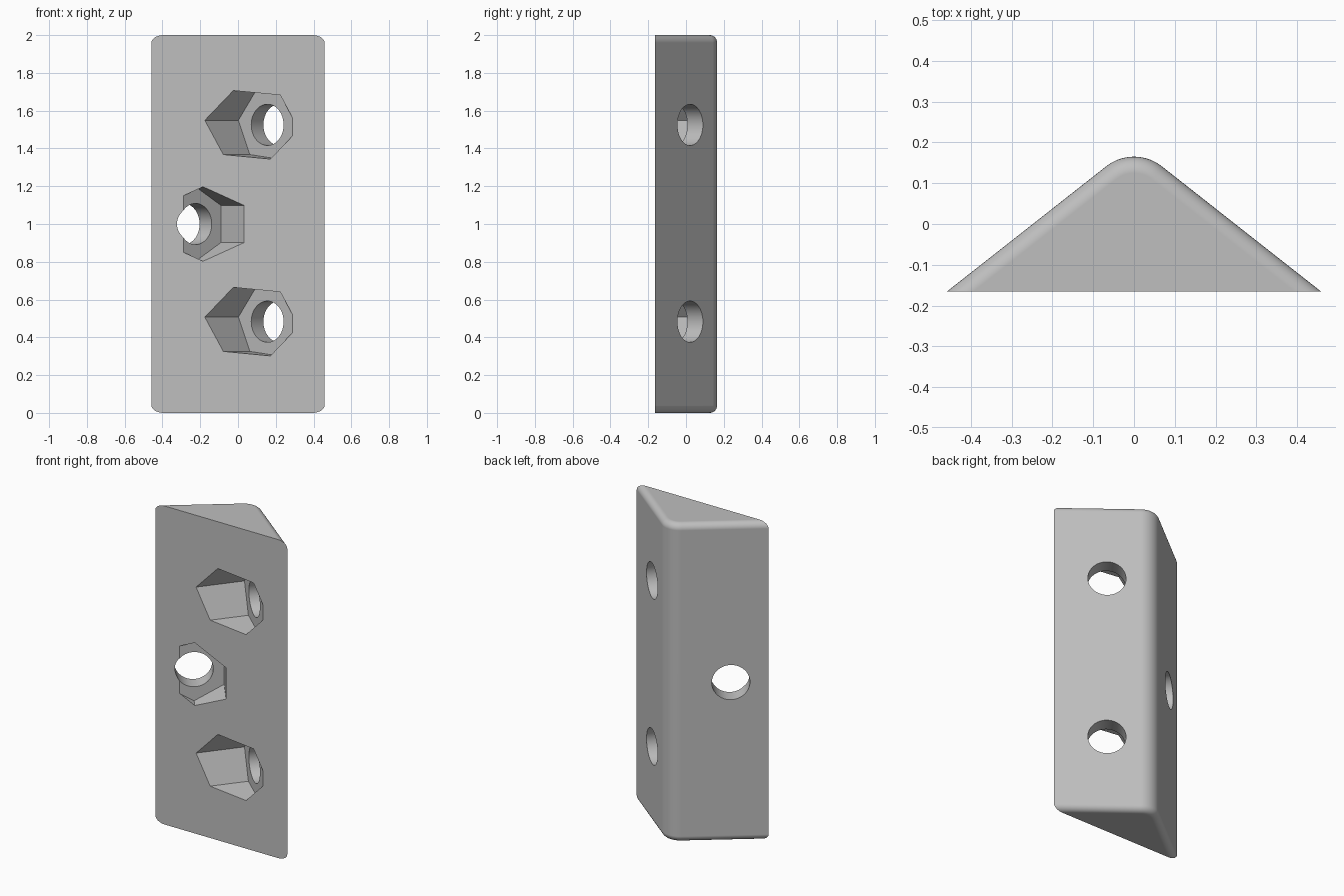
import bpy, bmesh, math
from mathutils import Matrix, Vector

if "Cube" in bpy.data.objects:
    bpy.data.objects.remove(bpy.data.objects["Cube"])

WIDTH, FRONT, HEIGHT = 0.458, -0.165, 2.0     # half width, front plane, height
ANGLE = math.atan(0.786)                      # slope of the two rear faces
NOSE, EDGE = 0.11, 0.04                       # ridge radius, end rounding
HOLE, HEX, DEPTH = 0.109, 0.197, 0.104        # radii and wall left by the pocket
SIN, COS = math.sin(ANGLE), math.cos(ANGLE)

grey = bpy.data.materials.new("plain_grey")
grey.use_nodes = True
grey.diffuse_color = (0.52, 0.52, 0.52, 1)
grey.node_tree.nodes["Principled BSDF"].inputs["Base Color"].default_value = grey.diffuse_color


def make_object(name, bm):
    bmesh.ops.recalc_face_normals(bm, faces=bm.faces)
    mesh = bpy.data.meshes.new(name)
    bm.to_mesh(mesh)
    bm.free()
    mesh.materials.append(grey)
    obj = bpy.data.objects.new(name, mesh)
    bpy.context.collection.objects.link(obj)
    return obj


def section(inset, z):
    """Triangular outline with a rounded ridge, its slopes moved inward."""
    apex = FRONT + WIDTH * math.tan(ANGLE)
    centre = apex - NOSE / COS
    half = WIDTH - inset / SIN
    points = [Vector((half, FRONT, z))]
    for i in range(17):
        a = ANGLE * (1 - i / 8)
        r = NOSE - inset
        points.append(Vector((r * math.sin(a), centre + r * math.cos(a), z)))
    points.append(Vector((-half, FRONT, z)))
    return points


# Wedge body: stacked outlines give rounded end edges
bm = bmesh.new()
steps = [math.pi / 2 * i / 8 for i in range(9)]
levels = [(EDGE * (1 - math.sin(a)), EDGE * (1 - math.cos(a))) for a in steps]
levels += [(inset, HEIGHT - z) for inset, z in reversed(levels)]
levels = sorted(levels, key=lambda level: level[1])
rings = [[bm.verts.new(p) for p in section(*level)] for level in levels]
for low, high in zip(rings, rings[1:]):
    for i in range(len(low) - 1):
        bm.faces.new((low[i], low[i + 1], high[i + 1], high[i]))
bm.faces.new(rings[0])
bm.faces.new(rings[-1])
bm.faces.new([r[0] for r in rings] + [r[-1] for r in reversed(rings)])
body = make_object("wedge_block", bm)


def cut(side, x, z, sides, radius, start, length, turn):
    """Cut a prism square to a rear face, running inward toward the front."""
    normal = Vector((side * SIN, COS, 0))
    along = Vector((COS, -side * SIN, 0))
    up = Vector((0, 0, 1))
    surface = Vector((side * x, FRONT + (WIDTH - x) * math.tan(ANGLE), z))
    ends = []
    bm = bmesh.new()
    for distance in (start, start + length):
        ring = []
        for i in range(sides):
            a = turn + math.tau * i / sides
            offset = (along * math.cos(a) + up * math.sin(a)) * radius
            ring.append(bm.verts.new(surface - normal * distance + offset))
        ends.append(ring)
    for i in range(sides):
        j = (i + 1) % sides
        bm.faces.new((ends[0][i], ends[0][j], ends[1][j], ends[1][i]))
    bm.faces.new(ends[0])
    bm.faces.new(ends[1])
    cutter = make_object("cutter", bm)
    cutter.hide_render = True
    mod = body.modifiers.new("cut", "BOOLEAN")
    mod.operation, mod.solver, mod.object = "DIFFERENCE", "EXACT", cutter
    bpy.context.view_layer.objects.active = body
    bpy.ops.object.modifier_apply(modifier=mod.name)
    bpy.data.objects.remove(cutter)


# Bolt holes with hexagonal nut pockets opening through the front
for side, x, z, turn in ((1, 0.22, 0.483, -7), (1, 0.22, 1.525, -7), (-1, 0.289, 1.0, 30)):
    cut(side, x, z, 6, HEX, DEPTH, 0.6, math.radians(turn))
    cut(side, x, z, 48, HOLE, -0.1, 0.7, 0)

# Smooth curves, crisp corners
bpy.ops.object.select_all(action="DESELECT")
body.select_set(True)
bpy.context.view_layer.objects.active = body
bpy.ops.object.shade_smooth_by_angle(angle=math.radians(30))
weighted = body.modifiers.new("flat_faces", "WEIGHTED_NORMAL")
weighted.keep_sharp = True
